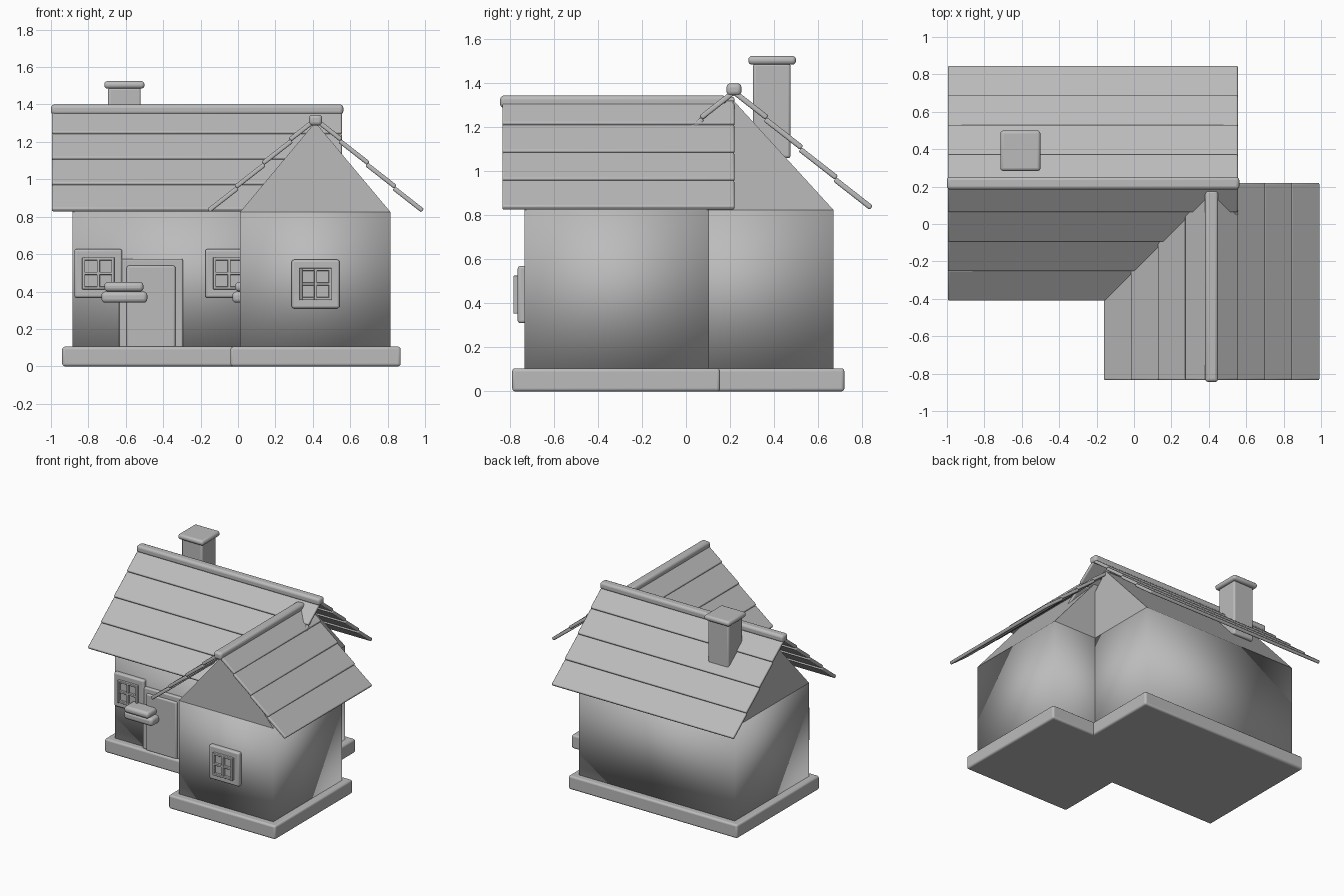
import bpy
import math
from mathutils import Vector

cube = bpy.data.objects.get("Cube")
if cube:
    bpy.data.objects.remove(cube, do_unlink=True)

clay = bpy.data.materials.new("grey_clay")
clay.use_nodes = True
GREY = (0.5, 0.5, 0.5, 1)
clay.diffuse_color = GREY
clay.node_tree.nodes["Principled BSDF"].inputs["Base Color"].default_value = GREY


def box(name, lo, hi, bevel=0.008, rot=(0, 0, 0)):
    """Bevelled box between two corners, turned about its centre."""
    lo, hi = Vector(lo), Vector(hi)
    bpy.ops.mesh.primitive_cube_add(size=1, location=(lo + hi) / 2)
    ob = bpy.context.object
    ob.name = name
    ob.scale = hi - lo
    bpy.ops.object.transform_apply(location=False, rotation=False, scale=True)
    ob.rotation_euler = rot
    ob.data.materials.append(clay)
    if bevel:
        mod = ob.modifiers.new("soft_edges", "BEVEL")
        mod.width = bevel
        mod.segments = 3
        bpy.ops.object.shade_smooth_by_angle(angle=math.radians(40))
    else:
        bpy.ops.object.shade_smooth()
    return ob


def gable(name, axis, mid, half, start, end, low, apex):
    """Flat-sided triangular prism running along x or y."""
    verts = []
    for along in (start, end):
        for across, z in ((mid - half, low), (mid + half, low), (mid, apex)):
            verts.append((along, across, z) if axis == "x" else (across, along, z))
    faces = [(0, 1, 2), (5, 4, 3), (0, 3, 4, 1), (1, 4, 5, 2), (2, 5, 3, 0)]
    mesh = bpy.data.meshes.new(name)
    mesh.from_pydata(verts, [], faces)
    mesh.materials.append(clay)
    ob = bpy.data.objects.new(name, mesh)
    bpy.context.collection.objects.link(ob)
    # make the normals point outwards
    bpy.ops.object.select_all(action="DESELECT")
    ob.select_set(True)
    bpy.context.view_layer.objects.active = ob
    bpy.ops.object.mode_set(mode="EDIT")
    bpy.ops.mesh.select_all(action="SELECT")
    bpy.ops.mesh.normals_make_consistent(inside=False)
    bpy.ops.object.mode_set(mode="OBJECT")


def roof(name, axis, mid, start, end, pitch, top, drop, length):
    """Four overlapping boards on each side of a ridge."""
    tilt = math.radians(38)
    thick = 0.024
    for side in (-1, 1):
        for i in range(4):
            tip_u = pitch * (i + 1) - 0.008
            tip_z = top - drop * i + 0.012
            u = mid + side * (tip_u - length / 2 * math.cos(tilt))
            z = tip_z + length / 2 * math.sin(tilt)
            lo_u, hi_u = u - length / 2, u + length / 2
            lo_z, hi_z = z - thick / 2, z + thick / 2
            label = f"{name}_board_{'low' if side < 0 else 'high'}_{i + 1}"
            if axis == "x":
                box(label, (start, lo_u, lo_z), (end, hi_u, hi_z),
                    rot=(-side * tilt, 0, 0))
            else:
                box(label, (lo_u, start, lo_z), (hi_u, end, hi_z),
                    rot=(0, side * tilt, 0))


def window(name, x, wall_y, z):
    """Raised frame with a four-pane sash on a front wall."""
    box(name + "_frame", (x - 0.128, wall_y - 0.03, z - 0.13),
        (x + 0.128, wall_y + 0.02, z + 0.13), 0.012)
    r, w = 0.086, 0.008
    for k, off in (("first", -r + w), ("middle", 0), ("last", r - w)):
        box(f"{name}_upright_{k}", (x + off - w, wall_y - 0.05, z - r),
            (x + off + w, wall_y - 0.02, z + r), 0.004)
        box(f"{name}_crossbar_{k}", (x - r, wall_y - 0.048, z + off - w),
            (x + r, wall_y - 0.02, z + off + w), 0.004)


# Foundations
box("main_foundation", (-0.94, -0.285, 0), (0.5, 0.72, 0.105), 0.014)
box("wing_foundation", (-0.04, -0.79, 0), (0.87, 0.155, 0.105), 0.014)

# Walls and gables
box("main_walls", (-0.885, -0.235, 0.1), (0.445, 0.67, 0.825), 0)
box("wing_walls", (0.01, -0.735, 0.1), (0.815, 0.105, 0.825), 0)
gable("main_gable", "x", 0.218, 0.452, -0.885, 0.445, 0.825, 1.32)
gable("wing_gable", "y", 0.413, 0.402, -0.735, 0.105, 0.825, 1.305)

# Roofs and ridge beams
roof("main_roof", "x", 0.218, -0.995, 0.555, 0.158, 1.232, 0.1365, 0.21)
roof("wing_roof", "y", 0.415, -0.835, 0.22, 0.145, 1.2, 0.1265, 0.195)
box("main_ridge", (-1, 0.184, 1.345), (0.563, 0.252, 1.4), 0.018)
box("wing_ridge", (0.38, -0.845, 1.288), (0.45, 0.183, 1.345), 0.018)

# Chimney
box("chimney_stack", (-0.695, 0.305, 1.06), (-0.52, 0.475, 1.49), 0.012)
box("chimney_cap", (-0.715, 0.283, 1.485), (-0.5, 0.5, 1.525), 0.017)

# Windows
window("left_window", -0.747, -0.235, 0.497)
window("middle_window", -0.047, -0.235, 0.497)
window("wing_window", 0.415, -0.735, 0.44)

# Front door
box("door_frame", (-0.635, -0.258, 0.1), (-0.295, -0.2, 0.575), 0.008)
box("door_panel", (-0.595, -0.272, 0.1), (-0.335, -0.2, 0.538), 0.01)

# Stacked ledges by the windows
for label, dx in (("left", 0), ("middle", 0.7)):
    box(label + "_ledge_lower", (-0.73 + dx, -0.355, 0.34),
        (-0.485 + dx, -0.23, 0.4), 0.02)
    box(label + "_ledge_upper", (-0.715 + dx, -0.375, 0.4),
        (-0.505 + dx, -0.25, 0.45), 0.02)
